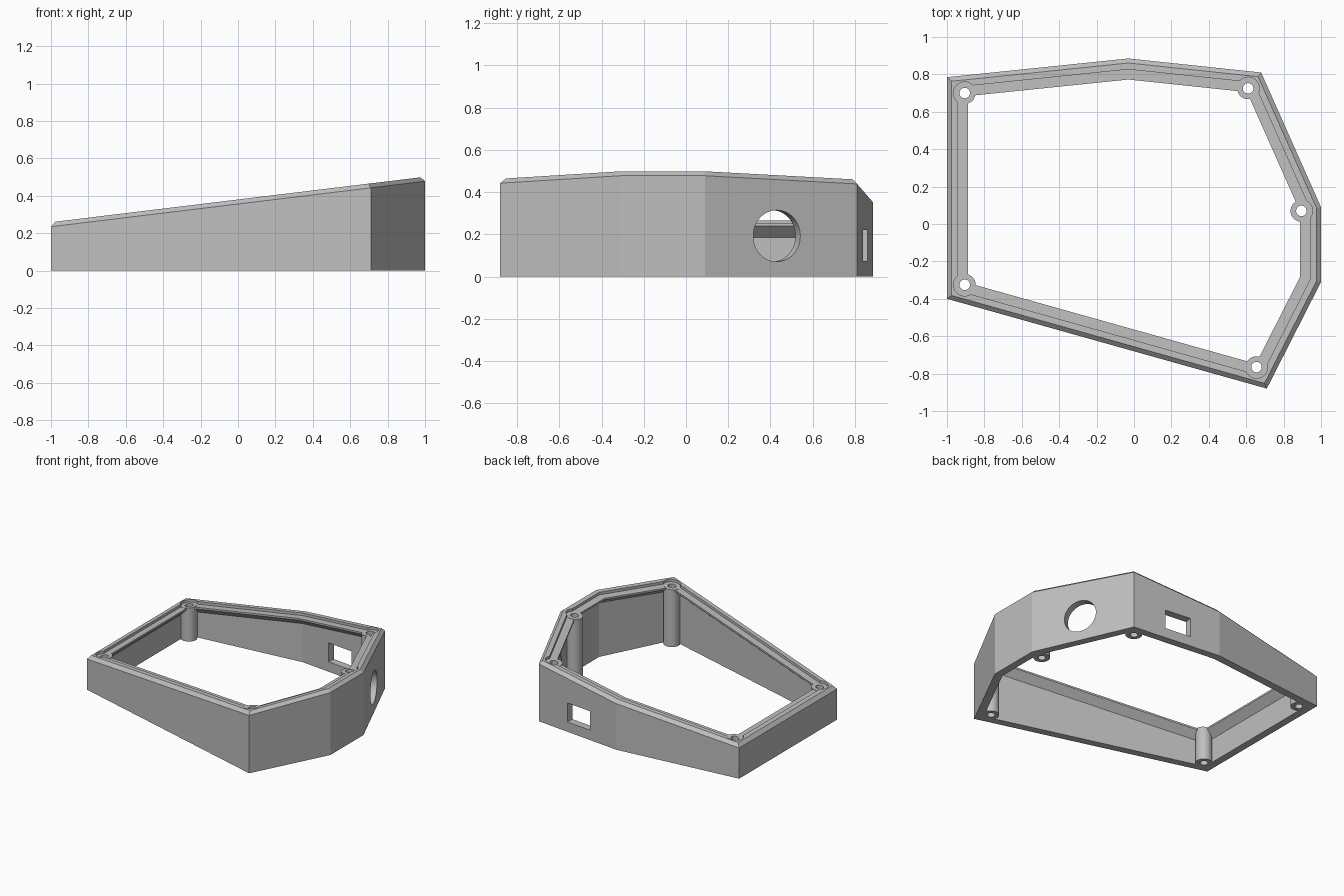
import bpy, bmesh, math
from mathutils import Vector, Matrix

cube = bpy.data.objects.get("Cube")
if cube:
    bpy.data.objects.remove(cube, do_unlink=True)

grey = bpy.data.materials.new("plain grey")
grey.use_nodes = True
grey.diffuse_color = (0.52, 0.52, 0.52, 1)
grey.node_tree.nodes["Principled BSDF"].inputs["Base Color"].default_value = grey.diffuse_color

OUTLINE = [Vector(p) for p in [(-1, -0.4), (0.71, -0.88), (1, -0.31), (1, 0.09),
                               (0.68, 0.81), (-0.03, 0.885), (-1, 0.785)]]
POSTS = [(-0.905, 0.70), (0.61, 0.725), (0.895, 0.07), (0.655, -0.765), (-0.905, -0.325)]
# Wall section: (inset from outline, height above the sloping rim, or None for the floor)
SECTION = [(0, None), (0, 0), (0.024, 0.024), (0.058, 0.024), (0.058, 0.004),
           (0.112, 0.004), (0.112, -0.009), (0.057, -0.057), (0.057, None)]


def rim(x):
    return 0.235 + 0.1215 * (x + 1)


def inset(points, d):
    """Mitred inward offset of a counter-clockwise outline."""
    result = []
    for i, p in enumerate(points):
        a = (p - points[i - 1]).normalized()
        b = (points[(i + 1) % len(points)] - p).normalized()
        na, nb = Vector((-a.y, a.x)), Vector((-b.y, b.x))
        result.append(p + (na + nb) * d / (1 + na.dot(nb)))
    return result


def finish(name, bm):
    bmesh.ops.recalc_face_normals(bm, faces=bm.faces[:])
    mesh = bpy.data.meshes.new(name)
    bm.to_mesh(mesh)
    bm.free()
    mesh.materials.append(grey)
    ob = bpy.data.objects.new(name, mesh)
    bpy.context.collection.objects.link(ob)
    return ob


def cylinder(name, radius, matrix=Matrix(), low=None, high=None):
    """Upright unit cylinder; low and high optionally give end heights from x."""
    bm = bmesh.new()
    bmesh.ops.create_cone(bm, cap_ends=True, segments=48, radius1=radius,
                          radius2=radius, depth=1, matrix=matrix)
    if low:
        for v in bm.verts:
            v.co.z = high(v.co.x) if v.co.z > 0 else low(v.co.x)
    return finish(name, bm)


def activate(ob):
    bpy.ops.object.select_all(action='DESELECT')
    ob.select_set(True)
    bpy.context.view_layer.objects.active = ob


def cut(ob, cutter):
    cutter.hide_render = True
    mod = ob.modifiers.new("cut", 'BOOLEAN')
    mod.operation, mod.solver, mod.object = 'DIFFERENCE', 'EXACT', cutter
    activate(ob)
    bpy.ops.object.modifier_apply(modifier=mod.name)
    bpy.data.objects.remove(cutter, do_unlink=True)


def wall_frame(a, b, t, z):
    """Matrix at a point on a wall: local x along the wall, local z through it."""
    along = (b - a).normalized()
    p = a.lerp(b, t)
    x, y = Vector((along.x, along.y, 0)), Vector((0, 0, 1))
    m = Matrix((x, y, x.cross(y))).transposed().to_4x4()
    m.translation = (p.x, p.y, z)
    return m


# Sloping wall ring with chamfered lip, recessed ledge and angled ledge support
bm = bmesh.new()
rings = [[bm.verts.new((p.x, p.y, 0 if h is None else rim(o.x) + h
                        + 0.1215 * (p.x - o.x)))
          for p, o in zip(inset(OUTLINE, d), OUTLINE)] for d, h in SECTION]
n = len(OUTLINE)
for k, ring in enumerate(rings):
    nxt = rings[(k + 1) % len(rings)]
    for i in range(n):
        j = (i + 1) % n
        bm.faces.new((ring[i], ring[j], nxt[j], nxt[i]))
shell = finish("case_wall", bm)

# Round side port
cut(shell, cylinder("port_cutter", 0.122, wall_frame(OUTLINE[3], OUTLINE[4], 0.472, 0.193)
                    @ Matrix.Diagonal((1, 1, 0.3, 1))))

# Rectangular rear socket
bm = bmesh.new()
bmesh.ops.create_cube(bm, size=1, matrix=wall_frame(OUTLINE[4], OUTLINE[5], 0.515, 0.148)
                      @ Matrix.Diagonal((0.211, 0.145, 0.3, 1)))
cut(shell, finish("socket_cutter", bm))

# Screw posts with through holes and round pockets in the lip
for i, (x, y) in enumerate(POSTS):
    at = Matrix.Translation((x, y, 0))
    hole = (lambda x: -0.1, lambda x: 1)
    cut(shell, cylinder("pocket_cutter", 0.06, at, lambda x: rim(x) + 0.0045, hole[1]))
    cut(shell, cylinder("hole_cutter", 0.028, at, *hole))
    post = cylinder(f"screw_post_{i + 1}", 0.058, at, lambda x: 0, lambda x: rim(x) + 0.006)
    cut(post, cylinder("hole_cutter", 0.028, at, *hole))
    activate(post)
    bpy.ops.object.shade_smooth_by_angle(angle=math.radians(30))

activate(shell)
bpy.ops.object.shade_smooth_by_angle(angle=math.radians(10))
